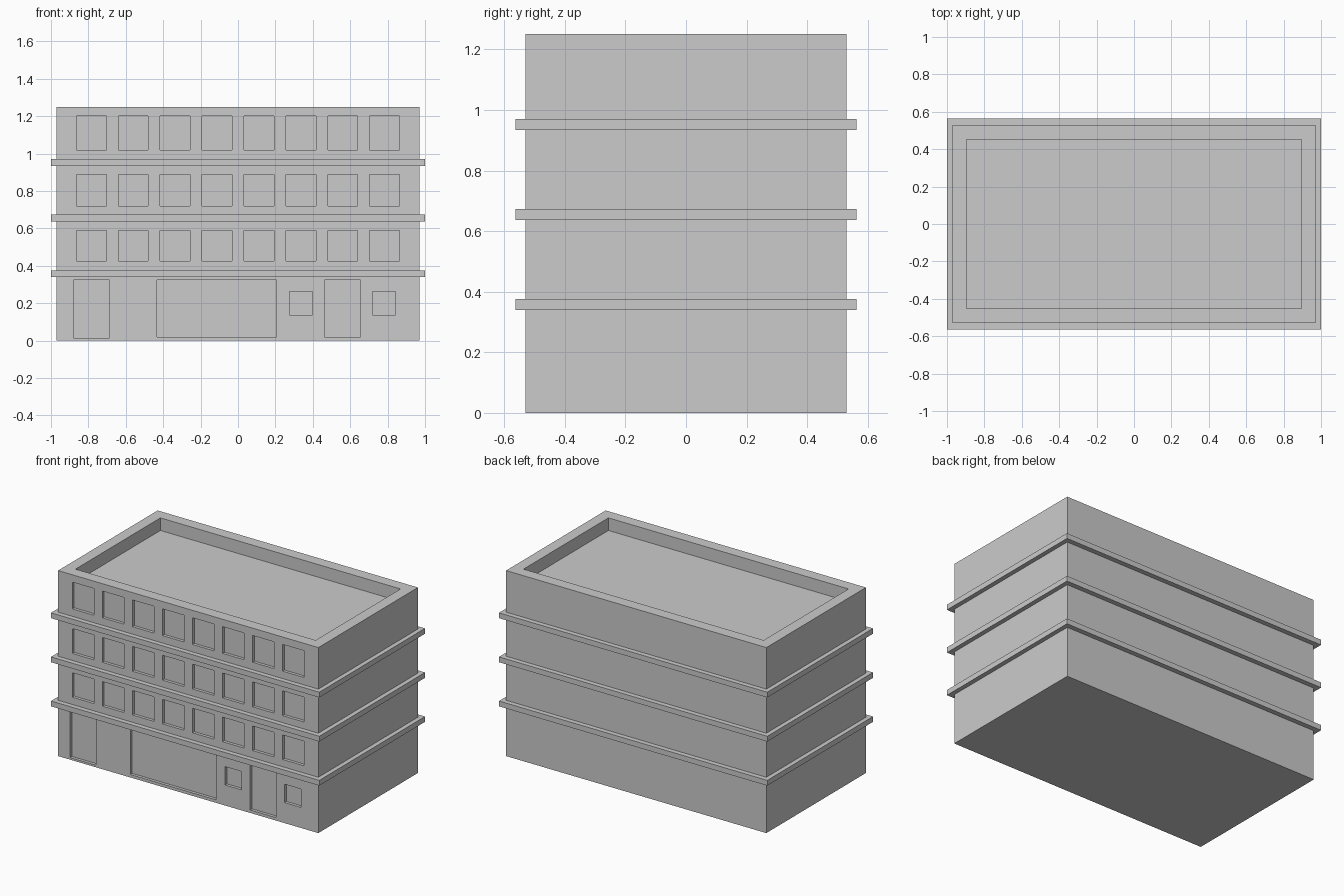
import bpy, bmesh
from mathutils import Matrix, Vector

if "Cube" in bpy.data.objects:
    bpy.data.objects.remove(bpy.data.objects["Cube"])


def boxes(name, specs):
    """One object made of boxes given as (x0, x1, y0, y1, z0, z1)."""
    bm = bmesh.new()
    for x0, x1, y0, y1, z0, z1 in specs:
        centre = Vector(((x0 + x1) / 2, (y0 + y1) / 2, (z0 + z1) / 2))
        size = Matrix.Diagonal((x1 - x0, y1 - y0, z1 - z0, 1))
        bmesh.ops.create_cube(bm, size=1, matrix=Matrix.Translation(centre) @ size)
    mesh = bpy.data.meshes.new(name)
    bm.to_mesh(mesh)
    bm.free()
    obj = bpy.data.objects.new(name, mesh)
    bpy.context.collection.objects.link(obj)
    return obj


HX, HY, TOP = 0.97, 0.53, 1.25
DEPTH = 0.02


def opening(x0, x1, z0, z1):
    return (x0, x1, -HY - 0.1, -HY + DEPTH, z0, z1)


# Main block
walls = boxes("building_walls", [(-HX, HX, -HY, HY, 0, TOP)])

# Sunken roof behind the parapet
cuts = [(-0.895, 0.895, -0.452, 0.452, 1.165, TOP + 0.1)]

# Three rows of eight upper windows
for z0, z1 in ((0.425, 0.59), (0.72, 0.887), (1.02, 1.2)):
    for i in range(8):
        x = -0.784 + i * 0.224
        cuts.append(opening(x - 0.08, x + 0.08, z0, z1))

# Ground floor: side door, shop front, entrance, two small windows
cuts += [
    opening(-0.88, -0.687, 0.014, 0.325),
    opening(-0.432, 0.206, 0.02, 0.325),
    opening(0.462, 0.654, 0.02, 0.325),
    opening(0.275, 0.398, 0.138, 0.262),
    opening(0.718, 0.841, 0.138, 0.262),
]

cutter = boxes("opening_cutter", cuts)
cutter.hide_render = True
cutter.hide_viewport = True
cutter.display_type = 'WIRE'
mod = walls.modifiers.new("openings", 'BOOLEAN')
mod.operation = 'DIFFERENCE'
mod.solver = 'EXACT'
mod.object = cutter

# Projecting ledges between floors
for i, z in enumerate((0.34, 0.637, 0.934)):
    boxes(f"floor_ledge_{i + 1}", [(-1, 1, -0.563, 0.563, z, z + 0.036)])
